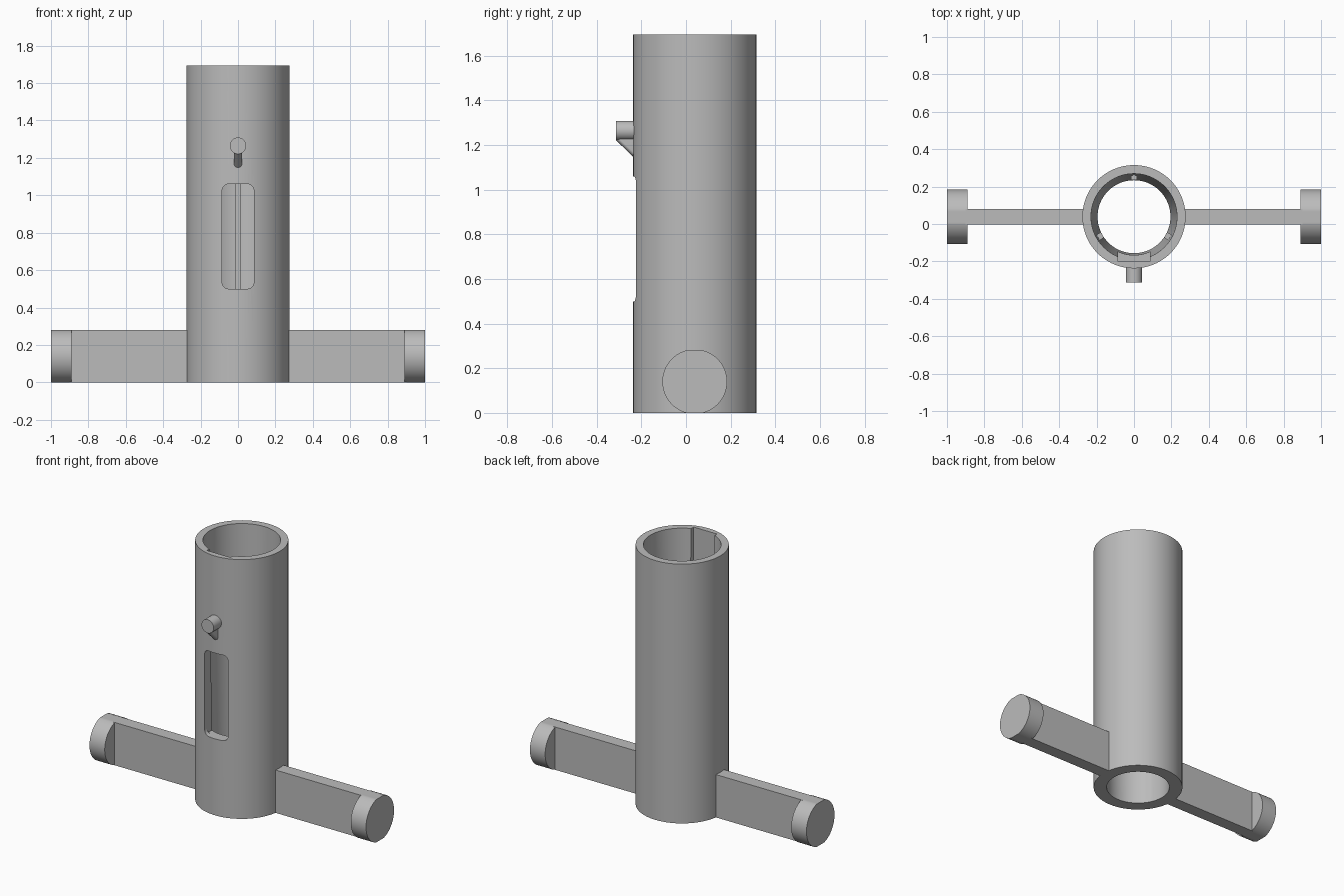
import bpy, bmesh, math
from mathutils import Matrix, Vector

if "Cube" in bpy.data.objects:
    bpy.data.objects.remove(bpy.data.objects["Cube"], do_unlink=True)

grey = bpy.data.materials.new("plain grey")
grey.use_nodes = True
grey.diffuse_color = (0.5, 0.5, 0.5, 1)
grey.node_tree.nodes["Principled BSDF"].inputs["Base Color"].default_value = grey.diffuse_color

CY = 0.039       # tube axis in y
HEIGHT = 1.695
OUTER = 0.276
TOP_BORE, LOW_BORE = 0.23, 0.195
ARM_H = 0.28


def finish(name, bm):
    bmesh.ops.recalc_face_normals(bm, faces=bm.faces)
    mesh = bpy.data.meshes.new(name)
    bm.to_mesh(mesh)
    bm.free()
    mesh.materials.append(grey)
    obj = bpy.data.objects.new(name, mesh)
    bpy.context.collection.objects.link(obj)
    return obj


def activate(obj):
    bpy.ops.object.select_all(action='DESELECT')
    obj.select_set(True)
    bpy.context.view_layer.objects.active = obj


def smooth(obj):
    activate(obj)
    bpy.ops.object.shade_smooth_by_angle(angle=math.radians(30))


def cut(obj, cutter):
    mod = obj.modifiers.new("cut", 'BOOLEAN')
    mod.operation = 'DIFFERENCE'
    mod.solver = 'EXACT'
    mod.object = cutter
    cutter.hide_render = True
    activate(obj)
    bpy.ops.object.modifier_apply(modifier=mod.name)
    bpy.data.objects.remove(cutter, do_unlink=True)


def box(name, lo, hi, turn=None):
    lo, hi = Vector(lo), Vector(hi)
    bm = bmesh.new()
    bmesh.ops.create_cube(bm, size=1)
    bmesh.ops.scale(bm, vec=hi - lo, verts=bm.verts)
    bmesh.ops.translate(bm, vec=(lo + hi) / 2, verts=bm.verts)
    if turn is not None:
        bm.transform(turn)
    return finish(name, bm)


def cylinder(name, start, end, r1, r2=None, segments=96):
    start, end = Vector(start), Vector(end)
    axis = end - start
    bm = bmesh.new()
    bmesh.ops.create_cone(bm, cap_ends=True, segments=segments, radius1=r1,
                          radius2=r1 if r2 is None else r2, depth=axis.length)
    turn = axis.to_track_quat('Z', 'Y').to_matrix().to_4x4()
    bm.transform(Matrix.Translation((start + end) / 2) @ turn)
    return finish(name, bm)


# Upright tube with a tapered bore
tube = cylinder("tube", (0, CY, 0), (0, CY, HEIGHT), OUTER)
slope = (TOP_BORE - LOW_BORE) / HEIGHT * 0.1
cut(tube, cylinder("bore_cutter", (0, CY, -0.1), (0, CY, HEIGHT + 0.1),
                   LOW_BORE - slope, TOP_BORE + slope))

# Flat channel inside the front wall, open at the top
cut(tube, box("channel_cutter", (-0.085, -0.2, 0.5), (0.085, 0, HEIGHT + 0.1)))

# Rounded window through the front wall
window = box("window_cutter", (-0.085, -0.4, 0.5), (0.085, 0, 1.06))
bm = bmesh.new()
bm.from_mesh(window.data)
corners = [e for e in bm.edges if abs(e.verts[0].co.y - e.verts[1].co.y) > 0.1]
bmesh.ops.bevel(bm, geom=corners, offset=0.035, segments=8, profile=0.5, affect='EDGES')
bm.to_mesh(window.data)
bm.free()
cut(tube, window)
smooth(tube)

# Three guide ribs inside the bore
for name, angle in (("back_rib", 90), ("right_rib", 210), ("left_rib", 330)):
    turn = Matrix.Translation((0, CY, 0)) @ Matrix.Rotation(math.radians(angle), 4, 'Z')
    box(name, (LOW_BORE, -0.017, 0.01), (0.25, 0.017, 1.3), turn)

# Side arms with rounded end caps trimmed flat at top and bottom
for side, s in (("left", 1), ("right", -1)):
    xs = sorted((s * 0.25, s * 0.9))
    box(side + "_arm", (xs[0], CY - 0.042, 0), (xs[1], CY + 0.042, ARM_H))
    cap = cylinder(side + "_arm_end", (s * 0.89, CY, 0.14), (s, CY, 0.14), 0.145)
    bm = bmesh.new()
    bm.from_mesh(cap.data)
    for v in bm.verts:
        v.co.z = min(max(v.co.z, 0), ARM_H)
    bm.to_mesh(cap.data)
    bm.free()
    smooth(cap)

# Front peg with a small blind hole
PEG_Z, PEG_Y = 1.265, -0.314
peg = cylinder("peg", (0, PEG_Y, PEG_Z), (0, -0.215, PEG_Z), 0.044, segments=48)
cut(peg, cylinder("peg_hole_cutter", (0, PEG_Y - 0.02, PEG_Z), (0, -0.25, PEG_Z), 0.013, segments=24))
smooth(peg)

# Sloping round-bottomed brace under the peg
bm = bmesh.new()
for y, z in ((PEG_Y, 1.243), (-0.225, 1.158), (-0.225, 1.243)):
    for i in range(24):
        a = math.tau * i / 24
        bm.verts.new((0.021 * math.cos(a), y, z + 0.021 * math.sin(a)))
hull = bmesh.ops.convex_hull(bm, input=bm.verts)
loose = [v for v in bm.verts if not v.link_faces]
bmesh.ops.delete(bm, geom=loose, context='VERTS')
bmesh.ops.dissolve_limit(bm, angle_limit=0.01, verts=bm.verts, edges=bm.edges)
smooth(finish("peg_brace", bm))
